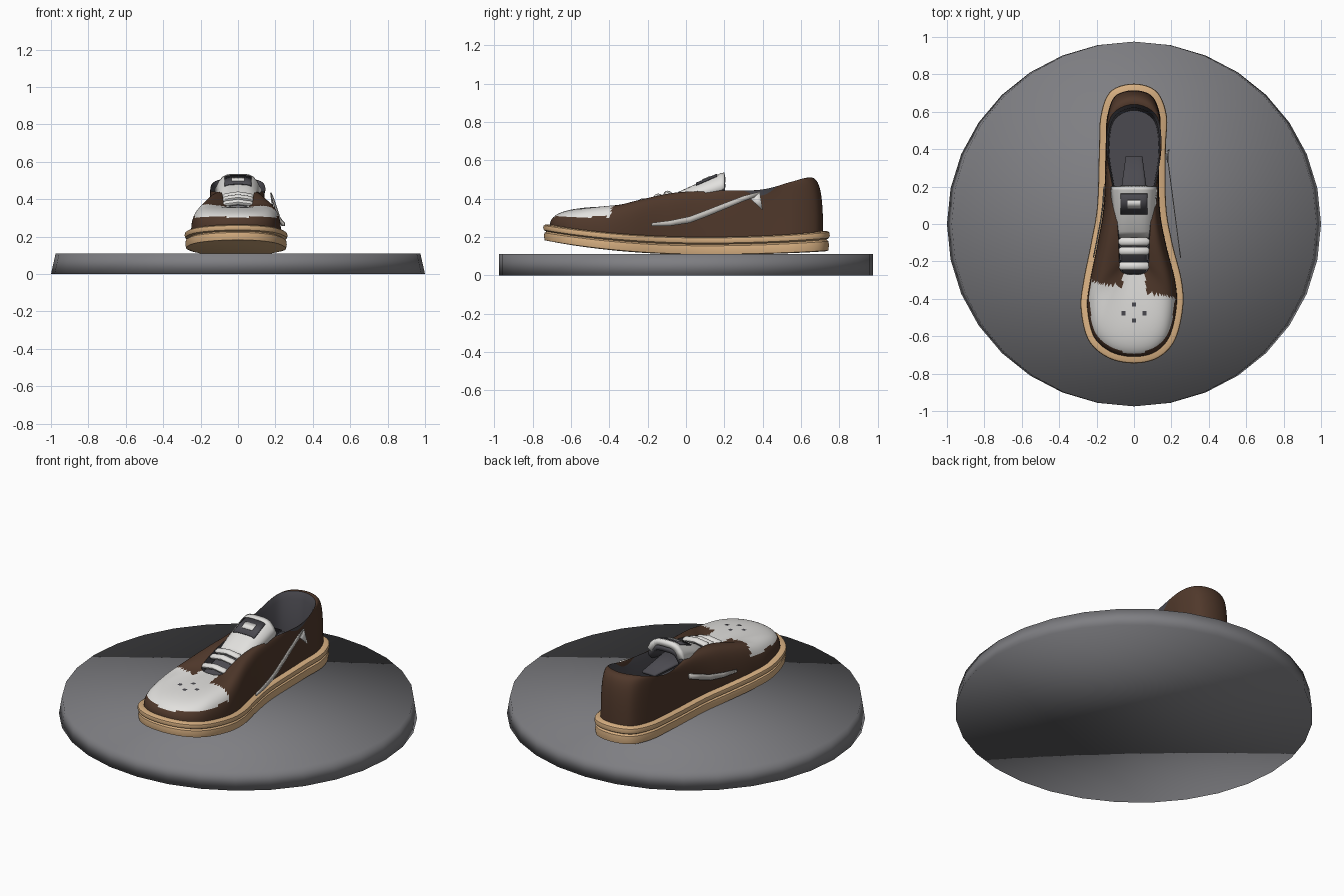
import bpy
import bmesh
from math import cos, sin, pi, hypot
from mathutils import Vector
from mathutils.bvhtree import BVHTree

default_cube = bpy.data.objects.get("Cube")
if default_cube:
    bpy.data.objects.remove(default_cube, do_unlink=True)


def material(name, r, g, b):
    mat = bpy.data.materials.new(name)
    mat.use_nodes = True
    mat.diffuse_color = (r, g, b, 1)
    mat.node_tree.nodes["Principled BSDF"].inputs["Base Color"].default_value = (r, g, b, 1)
    return mat


GREY = material("stand grey", .21, .21, .225)
TAN = material("sole tan", .68, .43, .22)
BROWN = material("leather brown", .08, .04, .024)
WHITE = material("off white", .76, .75, .73)
DARK = material("lining charcoal", .07, .068, .08)
STRIPE = material("stripe light grey", .55, .53, .5)


def make_object(name, verts, faces, mats, rule=None, angle=40, thickness=0):
    """Create a mesh object, colour its faces by rule and shade it."""
    mesh = bpy.data.meshes.new(name)
    mesh.from_pydata([tuple(v) for v in verts], [], faces)
    for mat in mats:
        mesh.materials.append(mat)
    if rule:
        for poly in mesh.polygons:
            poly.material_index = rule(poly.center)
    obj = bpy.data.objects.new(name, mesh)
    bpy.context.collection.objects.link(obj)
    bpy.ops.object.select_all(action='DESELECT')
    obj.select_set(True)
    bpy.context.view_layer.objects.active = obj
    if angle >= 180:
        bpy.ops.object.shade_smooth()
    else:
        bpy.ops.object.shade_smooth_by_angle(angle=angle * pi / 180)
    if thickness:
        solid = obj.modifiers.new("thickness", 'SOLIDIFY')
        solid.thickness = thickness
    return obj


def loft(name, rings, mats, cap_start=False, cap_end=False, **options):
    """Skin a stack of closed rings, closing ends with strips across."""
    n = len(rings[0])
    verts = [v for ring in rings for v in ring]
    faces = []
    for i in range(len(rings) - 1):
        for j in range(n):
            k = (j + 1) % n
            faces.append((i * n + j, i * n + k, (i + 1) * n + k, (i + 1) * n + j))
    for wanted, start, flip in ((cap_start, 0, True), (cap_end, len(verts) - n, False)):
        if wanted:
            for j in range(n // 2):
                strip = (j, j + 1, n - j - 1, (n - j) % n)
                strip = [start + s for s in dict.fromkeys(strip)]
                faces.append(strip[::-1] if flip else strip)
    return make_object(name, verts, faces, mats, **options)


def smooth_ring(points, steps=8):
    """Closed Catmull-Rom curve through the points."""
    pts, out = [Vector(p) for p in points], []
    n = len(pts)
    for i in range(n):
        a, b, c, d = (pts[(i + k) % n] for k in (-1, 0, 1, 2))
        for s in range(steps):
            t = s / steps
            out.append(.5 * (2 * b + (c - a) * t + (2 * a - 5 * b + 4 * c - d) * t * t
                             + (3 * b - a - 3 * c + d) * t ** 3))
    return out


def sheet(name, path, mat, thickness, lift=0):
    """Arched strip along y; path rows are y, z, half width."""
    verts, faces, across = [], [], 12
    for y, z, half in path:
        for i in range(across + 1):
            x = half * (2 * i / across - 1)
            verts.append((x, y, z + lift - .06 * (abs(x) / .115) ** 4))
    w = across + 1
    for r in range(len(path) - 1):
        for i in range(across):
            a = r * w + i
            faces.append((a, a + 1, a + w + 1, a + w))
    return make_object(name, verts, faces, [mat], thickness=thickness)


# Round stand
def circle(rx, ry, z):
    return [(rx * sin(2 * pi * i / 32), -ry * cos(2 * pi * i / 32), z) for i in range(32)]


loft("stand", [circle(1, .975, 0), circle(.975, .975, .11)], [GREY],
     cap_start=True, cap_end=True, angle=180)

# Shoe plan, toe to heel: outline +x, outline -x, outline y, collar x, y, z
PLAN = [
    (0, 0, -.745, 0, -.27, .36),
    (.13, .14, -.715, .03, -.27, .36),
    (.22, .245, -.62, .06, -.26, .365),
    (.262, .285, -.45, .075, -.24, .375),
    (.255, .27, -.3, .08, -.18, .4),
    (.205, .23, -.1, .085, -.05, .43),
    (.172, .197, .1, .1, .12, .44),
    (.17, .187, .4, .145, .38, .445),
    (.175, .178, .58, .135, .54, .485),
    (.12, .125, .71, .09, .61, .505),
    (0, 0, .75, 0, .64, .51),
]
back = PLAN[-2:0:-1]
outline = smooth_ring([(p[0], p[2], 0) for p in PLAN] + [(-p[1], p[2], 0) for p in back])
collar = smooth_ring([tuple(p[3:]) for p in PLAN] + [(-p[3], p[4], p[5]) for p in back])


def sole_z(y, mix):
    """Height in the sole: mix 0 is the ground side, 1 the top."""
    t = (.1 - y) / .85 if y < .1 else (y - .1) / .65
    low = .107 + (.073 if y < .1 else .018) * t * t
    high = .2 + (.065 if y < .1 else .03) * t * t
    return low + (high - low) * mix


def outline_ring(inset, mix):
    ring, n = [], len(outline)
    for i, p in enumerate(outline):
        d = outline[(i + 1) % n] - outline[i - 1]
        size = hypot(d.x, d.y)
        x, y = p.x - inset * d.y / size, p.y + inset * d.x / size
        ring.append(Vector((x, y, sole_z(p.y, mix))))
    return ring


# Sole with a groove between its two bands
SOLE = [(.025, 0), (.008, .04), (.004, .3), (.007, .5), (.018, .58),
        (.004, .66), (0, .8), (.003, .94), (.012, 1), (.06, 1)]
loft("sole", [outline_ring(*s) for s in SOLE], [TAN], cap_start=True, cap_end=True)


# Upper, bulging from the sole to the collar, with a pale toe cap
def upper_ring(t):
    ring = []
    for base, top in zip(outline_ring(.035, .95), collar):
        dz = top.z - base.z
        p1 = base + Vector((0, 0, .8 * dz))
        p2 = base.lerp(top, .3)
        p2.z = base.z + 1.03 * dz
        s = 1 - t
        ring.append(base * s ** 3 + p1 * 3 * s * s * t + p2 * 3 * s * t * t + top * t ** 3)
    return ring


def toe_cap(c):
    on_cap = c.y < -.35 - .2 * c.x or (abs(c.x) < .06 and c.y < -.27)
    return 1 if on_cap and c.z > .305 else 0


upper = loft("upper", [upper_ring(i / 20) for i in range(21)], [BROWN, WHITE], rule=toe_cap)
bm = bmesh.new()
bm.from_mesh(upper.data)
tree = BVHTree.FromBMesh(bm)
bm.free()

# Lining and insole
loft("lining", [collar,
                [Vector((p.x * .93, p.y * .97, p.z - .04)) for p in collar],
                [Vector((p.x * .9, p.y * .95, .27)) for p in collar]],
     [DARK], cap_end=True)

# Tongue: inner strip, padded flap and its dark backing
FLAP = [(-.075, .405, .1), (-.04, .435, .112), (.06, .48, .115), (.18, .532, .125), (.2, .536, .122)]
sheet("inner_tongue", [(-.29, .345, .06), (-.05, .395, .075), (.1, .42, .08), (.36, .4, .045)],
      DARK, .015)
sheet("tongue_flap", FLAP, WHITE, .035)
sheet("tongue_backing", FLAP[1:], DARK, .03, lift=-.036)

# Plain framed patch on the flap
sheet("patch_frame", [(.052, .4765, .073), (.16, .5235, .073)], DARK, .006, lift=.006)
sheet("patch_centre", [(.084, .4905, .036), (.126, .5085, .036)], WHITE, .006, lift=.01)

# Laces
for i, (y, z) in enumerate([(-.225, .385), (-.145, .41), (-.095, .425)]):
    bars = [[(x, y + .022 * r * cos(a), z + .016 * r * sin(a) - 2 * x * x)
             for a in (2 * pi * k / 12 for k in range(12))]
            for x, r in ((-.082, .5), (-.07, 1), (0, 1), (.07, 1), (.082, .5))]
    loft("lace_%d" % (i + 1), bars, [WHITE], cap_start=True, cap_end=True)

# Toe vent holes as thin plates
for i, (x, y) in enumerate([(0, -.43), (-.057, -.477), (.057, -.477), (0, -.515)]):
    corners = [(x + a, y + b) for a, b in ((-.011, -.011), (.011, -.011), (.011, .011), (-.011, .011))]
    verts = [tree.ray_cast(Vector((cx, cy, 1)), Vector((0, 0, -1)))[0] + Vector((0, 0, .003))
             for cx, cy in corners]
    make_object("toe_vent_%d" % (i + 1), verts, [(0, 1, 2, 3)], [DARK])

# Plain side stripes: one stands off the +x side, one lies on the -x side
STRIPE_PATH = [(-.18, .265, .008), (-.08, .272, .014), (.02, .29, .017), (.1, .32, .017),
               (.2, .36, .016), (.3, .4, .014), (.38, .425, .01)]


def side_stripe(name, path, x_at):
    verts = [Vector((x_at(y, z + e * h), y, z + e * h)) for y, z, h in path for e in (-1, 1)]
    faces = [(2 * i, 2 * i + 2, 2 * i + 3, 2 * i + 1) for i in range(len(path) - 1)]
    make_object(name, verts, faces, [STRIPE], thickness=.005)


def on_right_wall(y, z):
    hit = tree.ray_cast(Vector((-1, y, z)), Vector((1, 0, 0)))[0]
    return hit.x - .006


side_stripe("left_stripe", STRIPE_PATH, lambda y, z: .228 - .13 * y)
side_stripe("right_stripe", STRIPE_PATH[:5], on_right_wall)

# Small pointed tab behind the left stripe
make_object("heel_tab", [(.182, .33, .405), (.19, .4, .34), (.178, .385, .435)],
            [(0, 1, 2)], [WHITE], thickness=.006)
